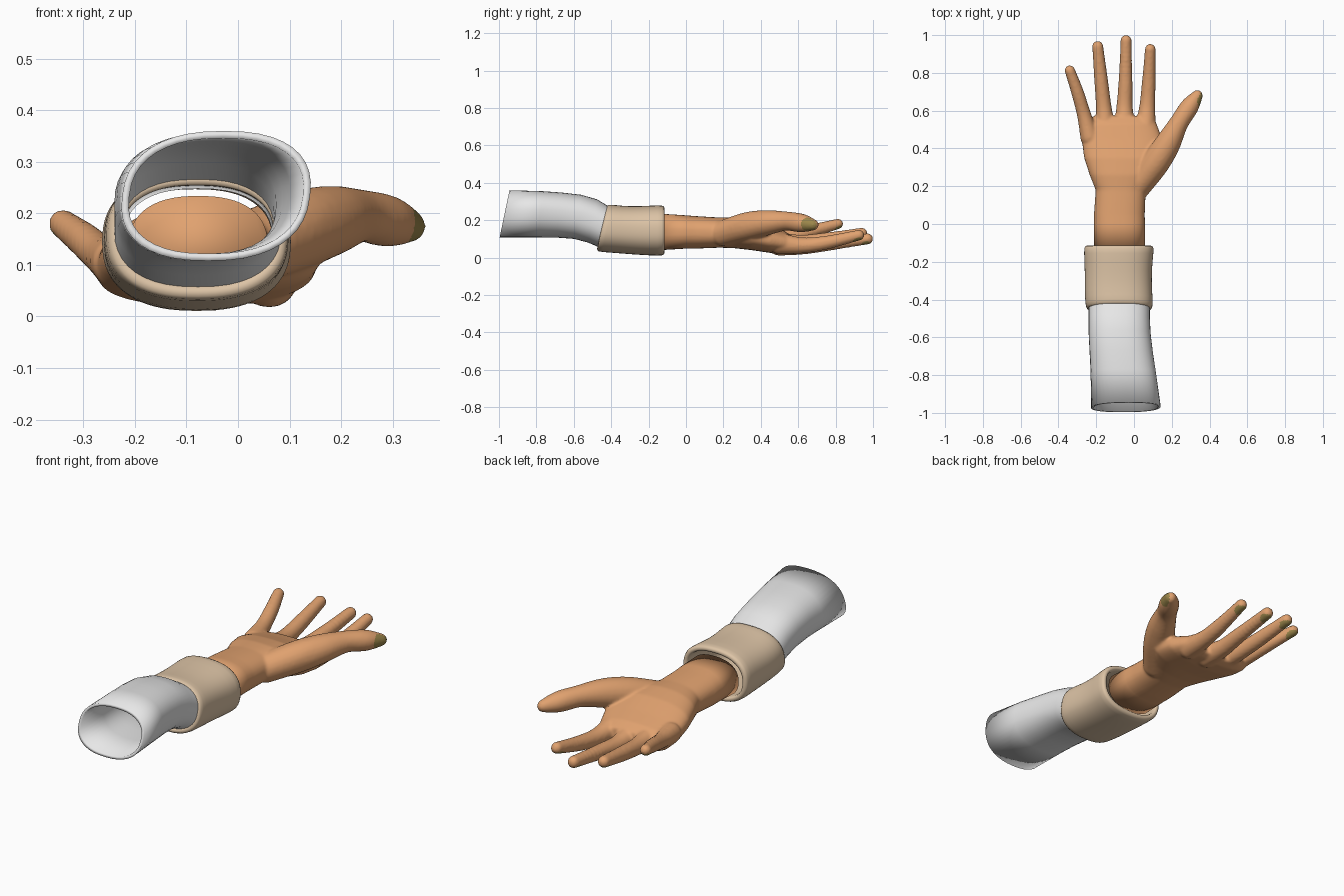
import bpy, bmesh, math
from mathutils import Vector, Matrix

if "Cube" in bpy.data.objects:
    bpy.data.objects.remove(bpy.data.objects["Cube"])


def material(name, rgb):
    m = bpy.data.materials.new(name)
    m.diffuse_color = (*rgb, 1)
    m.use_nodes = True
    m.node_tree.nodes["Principled BSDF"].inputs["Base Color"].default_value = m.diffuse_color
    return m


skin = material("skin", (0.75, 0.36, 0.16))
nail = material("nail_olive", (0.33, 0.24, 0.07))
beige = material("cuff_beige", (0.72, 0.55, 0.38))
white = material("sleeve_white", (0.8, 0.8, 0.8))


def ring(bm, y, x0, x1, z0, z1, inset=0, slant=0, skew=0, n=40, power=2.4):
    """Rounded cross-section; slant leans it along y, skew leans it along x."""
    cx, cz = (x0 + x1) / 2, (z0 + z1) / 2
    out = []
    for i in range(n):
        a = 2 * math.pi * i / n
        c, s = math.cos(a), math.sin(a)
        dx = ((x1 - x0) / 2 - inset) * math.copysign(abs(c) ** (2 / power), c)
        dz = ((z1 - z0) / 2 - inset) * math.copysign(abs(s) ** (2 / power), s)
        out.append(bm.verts.new((cx + dx + skew * dz, y + slant * dz, cz + dz)))
    return out


def bridge(bm, a, b):
    n = len(a)
    for i in range(n):
        bm.faces.new((a[i], a[(i + 1) % n], b[(i + 1) % n], b[i]))


def finish(bm, name, mats):
    bmesh.ops.recalc_face_normals(bm, faces=bm.faces)
    for f in bm.faces:
        f.smooth = True
    me = bpy.data.meshes.new(name)
    bm.to_mesh(me)
    bm.free()
    for m in mats:
        me.materials.append(m)
    ob = bpy.data.objects.new(name, me)
    bpy.context.collection.objects.link(ob)
    return ob


def tube(name, sections, thick, mat):
    """Open tube with wall thickness. Section: y, x0, x1, z0, z1, slant, skew."""
    bm = bmesh.new()
    loops = [ring(bm, *s[:5], 0, *s[5:]) for s in sections]
    loops += [ring(bm, *s[:5], thick, *s[5:]) for s in reversed(sections)]
    for a, b in zip(loops, loops[1:] + loops[:1]):
        bridge(bm, a, b)
    return finish(bm, name, [mat])


# Sleeve
tube("sleeve", [
    (-0.97, -0.225, 0.14, 0.108, 0.36, 0.21, 0.12),
    (-0.78, -0.23, 0.115, 0.108, 0.355, 0.1, 0.06),
    (-0.68, -0.235, 0.1, 0.107, 0.348, 0.1, 0.02),
    (-0.58, -0.24, 0.088, 0.1, 0.336, 0.15, 0),
    (-0.5, -0.24, 0.084, 0.08, 0.312, 0.2, 0),
    (-0.44, -0.24, 0.084, 0.055, 0.275, 0.22, 0),
    (-0.40, -0.235, 0.08, 0.045, 0.262, 0.22, 0)], 0.014, white)

# Cuff
cuff = tube("cuff", [
    (-0.452, -0.25, 0.095, 0.035, 0.28, 0.22, 0),
    (-0.43, -0.257, 0.1, 0.03, 0.285, 0.22, 0),
    (-0.36, -0.262, 0.097, 0.024, 0.276, 0.12, 0),
    (-0.25, -0.26, 0.092, 0.014, 0.274, 0, 0),
    (-0.14, -0.266, 0.106, 0.009, 0.281, 0, 0),
    (-0.113, -0.262, 0.102, 0.013, 0.277, 0, 0)], 0.028, beige)
cuff.modifiers.new("round", 'SUBSURF').levels = 1
cuff.modifiers["round"].render_levels = 1

# Forearm and palm core
bm = bmesh.new()
core = [ring(bm, *s) for s in [
    (-0.15, -0.212, 0.062, 0.048, 0.238), (0.05, -0.212, 0.057, 0.048, 0.222),
    (0.18, -0.203, 0.062, 0.053, 0.214), (0.26, -0.235, 0.11, 0.05, 0.215),
    (0.35, -0.264, 0.16, 0.04, 0.2), (0.45, -0.277, 0.15, 0.025, 0.165),
    (0.53, -0.272, 0.12, 0.02, 0.14), (0.57, -0.22, 0.1, 0.03, 0.11)]]
for a, b in zip(core, core[1:]):
    bridge(bm, a, b)
bm.faces.new(core[0])
bm.faces.new(core[-1])

# Digits: x, y, z, radius from the palm to the tip
digits = {
    "little": [(-0.235, 0.46, 0.105, 0.05), (-0.265, 0.58, 0.12, 0.038),
               (-0.3, 0.7, 0.15, 0.034), (-0.34, 0.813, 0.18, 0.028)],
    "ring": [(-0.15, 0.5, 0.08, 0.055), (-0.16, 0.62, 0.08, 0.042),
             (-0.175, 0.77, 0.1, 0.037), (-0.192, 0.94, 0.13, 0.03)],
    "middle": [(-0.05, 0.5, 0.07, 0.06), (-0.05, 0.62, 0.06, 0.044),
               (-0.045, 0.75, 0.072, 0.038), (-0.042, 0.971, 0.1, 0.03)],
    "index": [(0.06, 0.5, 0.075, 0.058), (0.07, 0.62, 0.065, 0.043),
              (0.078, 0.75, 0.08, 0.037), (0.086, 0.925, 0.12, 0.029)],
    "thumb": [(0.02, 0.2, 0.13, 0.07), (0.11, 0.32, 0.165, 0.076),
              (0.175, 0.42, 0.185, 0.069), (0.235, 0.53, 0.195, 0.052),
              (0.29, 0.615, 0.185, 0.05), (0.335, 0.68, 0.175, 0.03)],
}


def catmull(p, i, t):
    a, b, c, d = (Vector(p[max(0, min(len(p) - 1, i + k))]) for k in (-1, 0, 1, 2))
    return 0.5 * (2 * b + (c - a) * t + (2 * a - 5 * b + 4 * c - d) * t * t
                  + (3 * b - a - 3 * c + d) * t ** 3)


nails = []
for name, path in digits.items():
    for i in range(len(path) - 1):
        for k in range(11):
            q = catmull(path, i, k / 10)
            bmesh.ops.create_uvsphere(bm, u_segments=16, v_segments=10, radius=q[3],
                                      matrix=Matrix.Translation(q.xyz))
    face = Vector((0.85, -0.5, 0)) if name == "thumb" else Vector((0, 0.1, -1))
    face.normalize()
    tip = catmull(path, len(path) - 2, 0.92)
    nails.append((tip.xyz + face * tip[3], face, 0.05 if name == "thumb" else 0.032))

# Fuse the hand into one skin
hand = finish(bm, "hand_and_forearm", [skin, nail])
bpy.context.view_layer.objects.active = hand
hand.select_set(True)
rm = hand.modifiers.new("fuse", 'REMESH')
rm.mode, rm.voxel_size = 'VOXEL', 0.007
sm = hand.modifiers.new("soften", 'SMOOTH')
sm.factor, sm.iterations = 0.5, 8
for m in ("fuse", "soften"):
    bpy.ops.object.modifier_apply(modifier=m)

# Trim the forearm, close it inside the cuff and tint the nails
bm = bmesh.new()
bm.from_mesh(hand.data)
bmesh.ops.bisect_plane(bm, geom=bm.verts[:] + bm.edges[:] + bm.faces[:], dist=1e-5,
                       plane_co=(0, 0.0, 0), plane_no=(0, -1, 0), clear_outer=True)
rim = [e for e in bm.edges if e.is_boundary]
ext = bmesh.ops.extrude_edge_only(bm, edges=rim)["geom"]
for v in ext:
    if isinstance(v, bmesh.types.BMVert):
        v.co.y = -0.125
        v.co.z += 0.008 * (v.co.z - 0.135) / 0.09
bmesh.ops.holes_fill(bm, edges=[e for e in bm.edges if e.is_boundary], sides=0)
bmesh.ops.recalc_face_normals(bm, faces=bm.faces)
for f in bm.faces:
    f.smooth = True
    c = f.calc_center_median()
    f.material_index = int(any((c - p).length < r and f.normal.dot(d) > 0.35
                               for p, d, r in nails))
bm.to_mesh(hand.data)
bm.free()
